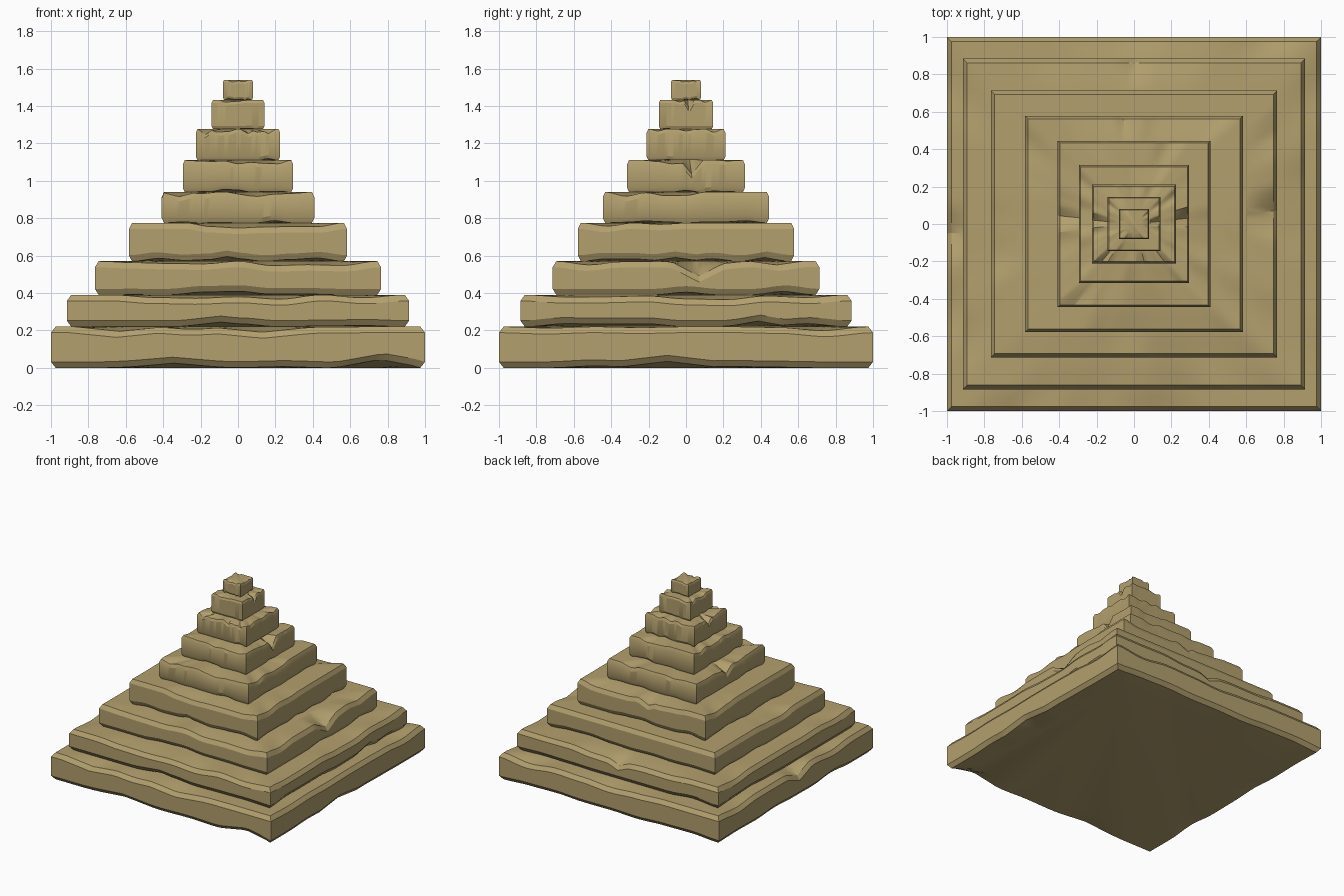
import bpy, bmesh, math, random

if "Cube" in bpy.data.objects:
    bpy.data.objects.remove(bpy.data.objects["Cube"])

random.seed(7)
SEG = 40

# half width x, half width y, top height of each step
TIERS = [(1.0, 1.0, 0.22), (0.915, 0.885, 0.39), (0.765, 0.713, 0.57),
         (0.583, 0.578, 0.775), (0.408, 0.445, 0.94), (0.295, 0.315, 1.11),
         (0.225, 0.21, 1.277), (0.141, 0.145, 1.432), (0.08, 0.08, 1.54)]

# worn spots: (tier, side) -> (position -1..1, half width, depth)
TOP_WEAR = {(0, 'left'): [(-0.05, 0.16, 0.06)], (1, 'back'): [(0.0, 0.16, 0.06)],
            (2, 'right'): [(0.1, 0.22, 0.08), (0.7, 0.2, 0.02)],
            (3, 'back'): [(-0.1, 0.2, 0.05)], (4, 'left'): [(0.1, 0.2, 0.06)],
            (5, 'right'): [(0.1, 0.2, 0.075)], (6, 'left'): [(0.1, 0.22, 0.05)],
            (7, 'right'): [(0.12, 0.2, 0.05)],
            (0, 'front'): [(-0.65, 0.25, 0.025), (0.13, 0.3, 0.03)],
            (4, 'front'): [(-0.8, 0.25, 0.025), (0.15, 0.3, 0.02)],
            (6, 'front'): [(-0.8, 0.2, 0.03), (0.25, 0.2, 0.025), (0.75, 0.2, 0.025)]}
BASE_WEAR = {(0, 'front'): [(-0.35, 0.3, 0.025), (0.78, 0.25, 0.045)],
             (0, 'right'): [(-0.1, 0.3, 0.035)], (1, 'front'): [(-0.1, 0.25, 0.025)],
             (1, 'right'): [(0.45, 0.2, 0.03)], (3, 'front'): [(-0.1, 0.25, 0.025)],
             (3, 'right'): [(-0.1, 0.25, 0.02), (0.75, 0.2, 0.02)]}

stone = bpy.data.materials.new("sandstone")
stone.diffuse_color = (0.45, 0.35, 0.155, 1)
stone.use_nodes = True
stone.node_tree.nodes["Principled BSDF"].inputs["Base Color"].default_value = stone.diffuse_color


def wave(spots, amp):
    """Smooth random erosion along one side plus the named worn spots."""
    knots = [0] + [max(0, random.uniform(-0.5, 1)) * amp for _ in range(7)] + [0]

    def f(s):
        t = (s + 1) / 2 * 8
        i = min(int(t), 7)
        k = (1 - math.cos((t - i) * math.pi)) / 2
        v = knots[i] * (1 - k) + knots[i + 1] * k
        for c, w, d in spots:
            v = max(v, d * max(0, 1 - abs(s - c) / w))
        return v
    return f


def perimeter():
    """Unit square walk: x, y, side name, position along the side."""
    pts = []
    for i in range(SEG):
        s = -1 + 2 * i / SEG
        pts.append((s, -1, 'front', s))
    for i in range(SEG):
        s = -1 + 2 * i / SEG
        pts.append((1, s, 'right', s))
    for i in range(SEG):
        s = 1 - 2 * i / SEG
        pts.append((s, 1, 'back', s))
    for i in range(SEG):
        s = 1 - 2 * i / SEG
        pts.append((-1, s, 'left', s))
    return pts


def make_step(n, hx, hy, z0, z1):
    bm = bmesh.new()
    sides = ('front', 'right', 'back', 'left')
    amp = min(0.028, 0.012 + hx * 0.03)
    top = {s: wave(TOP_WEAR.get((n, s), []), amp) for s in sides}
    base = {s: wave(BASE_WEAR.get((n, s), []), amp * 0.7) for s in sides}
    c = 0.004 + 0.021 * hx            # chamfer inset
    h = 0.008 + 0.024 * min(1, hx * 2)  # chamfer height
    core = min(0.16, hx * 0.4)        # level area under the next step
    # inset, height, share of base erosion, share of top erosion
    rings = [(core, z0, 0, 0), (c, z0, 1, 0), (0, z0 + h, 1, 0),
             (0, z1 - h, 0, 1), (c, z1, 0, 1), (core * 0.5, z1, 0, 0.6), (core, z1, 0, 0)]
    loops = []
    for inset, z, b, t in rings:
        loops.append([bm.verts.new((x * (hx - inset), y * (hy - inset),
                                    z + b * base[side](s) - t * top[side](s)))
                      for x, y, side, s in perimeter()])
    for lo, hi in zip(loops, loops[1:]):
        for i in range(len(lo)):
            j = (i + 1) % len(lo)
            bm.faces.new((lo[i], lo[j], hi[j], hi[i]))
    bm.faces.new(loops[0][::-1])
    bm.faces.new(loops[-1])
    mesh = bpy.data.meshes.new(f"step_{n + 1}")
    bm.to_mesh(mesh)
    bm.free()
    mesh.materials.append(stone)
    ob = bpy.data.objects.new(f"step_{n + 1}", mesh)
    bpy.context.collection.objects.link(ob)
    bpy.context.view_layer.objects.active = ob
    ob.select_set(True)


# stacked steps
z = 0.0
for n, (hx, hy, z_top) in enumerate(TIERS):
    make_step(n, hx, hy, z, z_top)
    z = z_top
bpy.ops.object.shade_smooth_by_angle(angle=math.radians(25))
